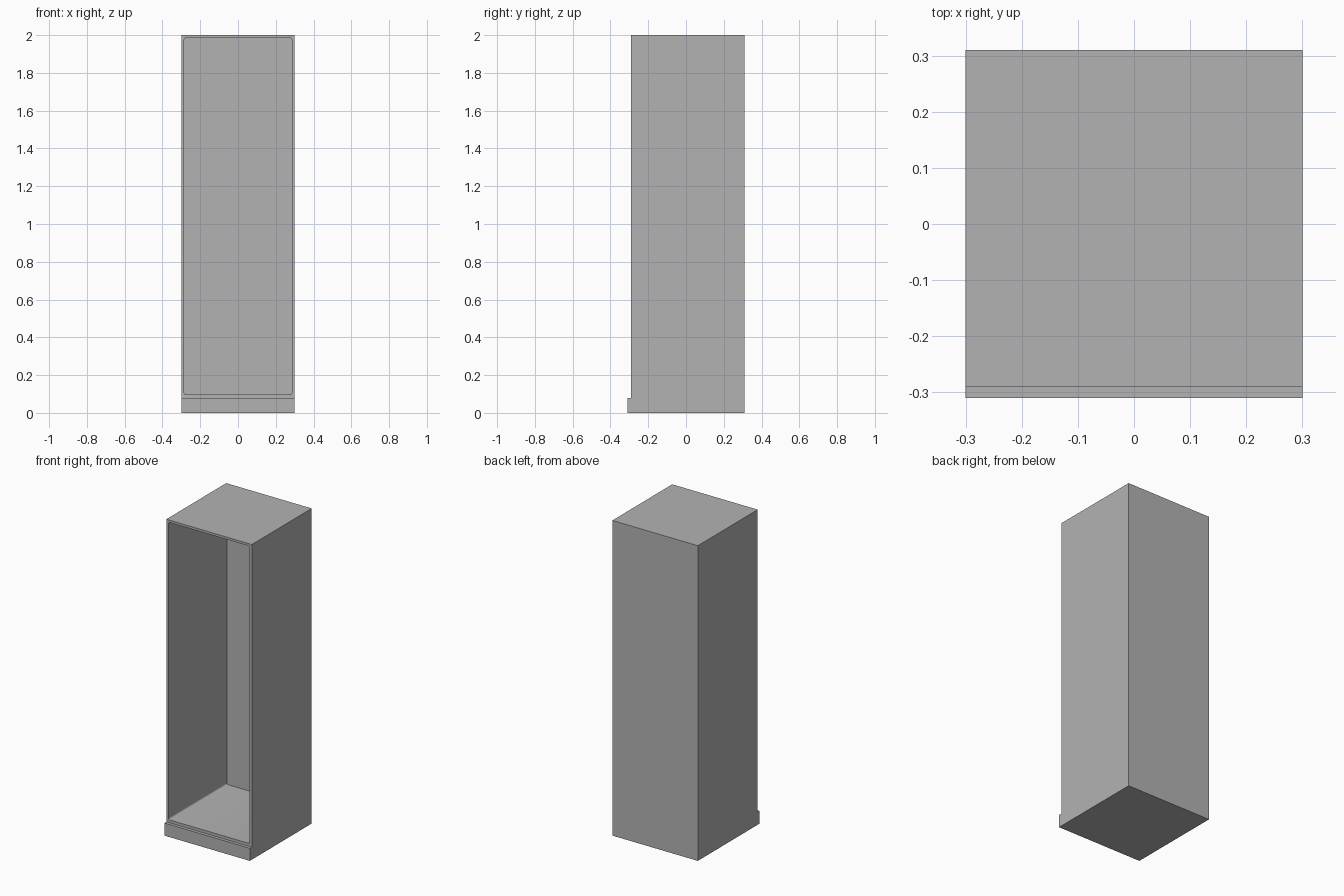
import bpy, bmesh
from mathutils import Vector

cube = bpy.data.objects.get("Cube")
if cube:
    bpy.data.objects.remove(cube, do_unlink=True)

GREY = (0.45, 0.45, 0.45, 1.0)
mat = bpy.data.materials.new("plain grey")
mat.use_nodes = True
mat.diffuse_color = GREY
mat.node_tree.nodes["Principled BSDF"].inputs["Base Color"].default_value = GREY


def prism(name, points, sweep, round_edges=0):
    """Extrude a flat outline; optionally round the edges along the sweep."""
    bm = bmesh.new()
    sweep = Vector(sweep)
    face = bm.faces.new([bm.verts.new(p) for p in points])
    out = bmesh.ops.extrude_face_region(bm, geom=[face])
    bmesh.ops.translate(bm, vec=sweep,
                        verts=[g for g in out["geom"] if isinstance(g, bmesh.types.BMVert)])
    if round_edges:
        along = [e for e in bm.edges
                 if (e.verts[0].co - e.verts[1].co).cross(sweep).length < 1e-6]
        bmesh.ops.bevel(bm, geom=along, offset=round_edges, segments=4,
                        profile=0.5, affect='EDGES')
    bmesh.ops.recalc_face_normals(bm, faces=bm.faces)
    mesh = bpy.data.meshes.new(name)
    bm.to_mesh(mesh)
    bm.free()
    mesh.materials.append(mat)
    obj = bpy.data.objects.new(name, mesh)
    bpy.context.collection.objects.link(obj)
    return obj


# Cabinet shell with its projecting plinth, from one side profile
half, front, back, step = 0.3, -0.29, 0.31, 0.08
side = [(-0.31, 0), (back, 0), (back, 2), (front, 2), (front, step), (-0.31, step)]
cabinet = prism("cabinet_body", [(-half, y, z) for y, z in side], (2 * half, 0, 0))

# Hollow compartment with rounded corners, open at the front
inner, low, high = 0.285, 0.098, 1.985
opening = [(-inner, low), (inner, low), (inner, high), (-inner, high)]
cutter = prism("compartment_cutter", [(x, front - 0.1, z) for x, z in opening],
               (0, 0.1 + 0.585, 0), round_edges=0.01)
cutter.hide_render = True

cut = cabinet.modifiers.new("compartment", 'BOOLEAN')
cut.operation = 'DIFFERENCE'
cut.solver = 'EXACT'
cut.object = cutter
bpy.ops.object.select_all(action='DESELECT')
cabinet.select_set(True)
bpy.context.view_layer.objects.active = cabinet
bpy.ops.object.modifier_apply(modifier=cut.name)
bpy.data.objects.remove(cutter, do_unlink=True)
bpy.ops.object.shade_smooth_by_angle()
